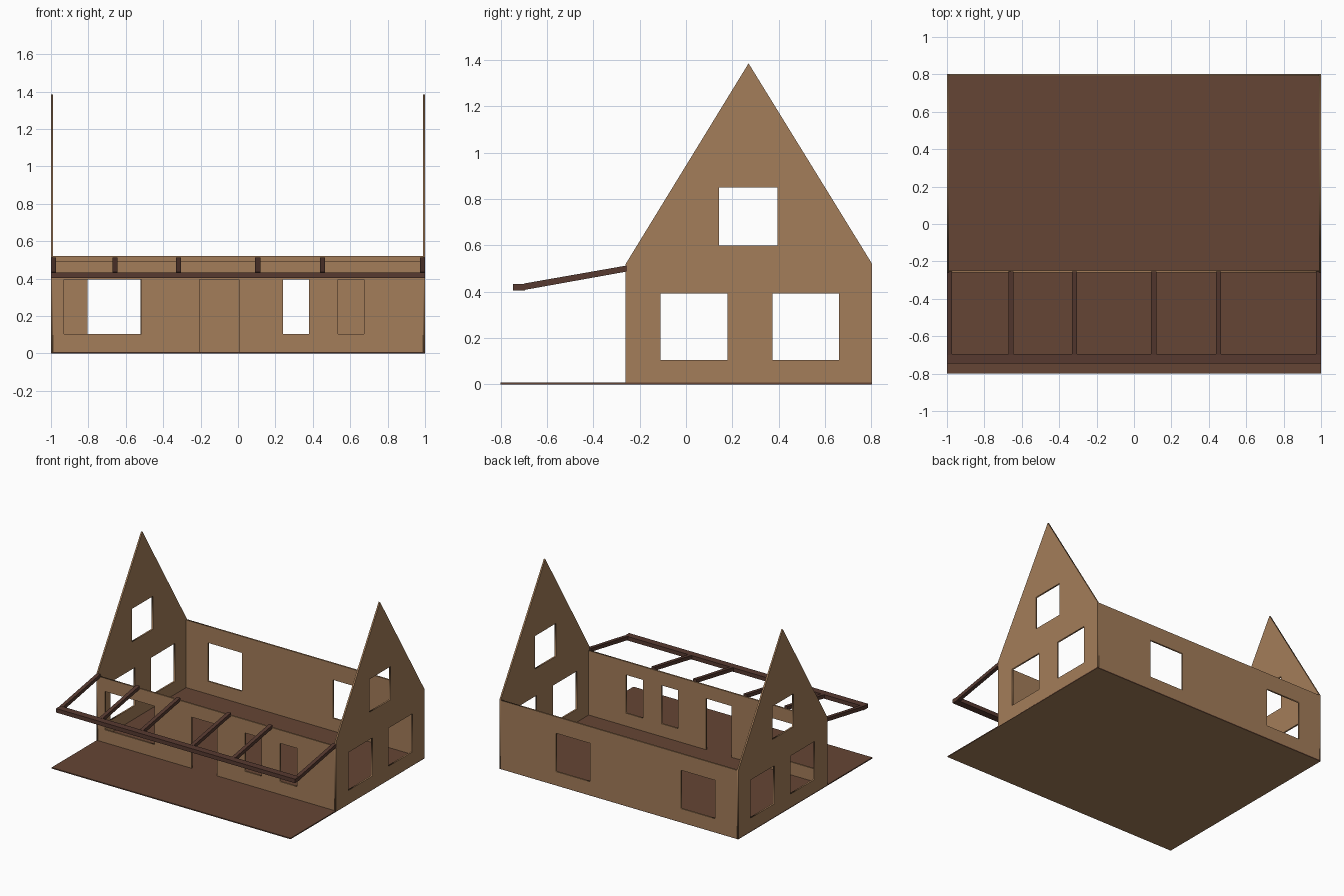
import bpy, math

if "Cube" in bpy.data.objects:
    bpy.data.objects.remove(bpy.data.objects["Cube"])

T = 0.012  # wall thickness


def material(name, rgb):
    m = bpy.data.materials.new(name)
    m.diffuse_color = (*rgb, 1)
    m.use_nodes = True
    m.node_tree.nodes["Principled BSDF"].inputs["Base Color"].default_value = m.diffuse_color
    return m


TAN = material("tan_wall", (0.37, 0.205, 0.1))
BROWN = material("brown_floor", (0.13, 0.06, 0.035))
DARK = material("dark_brown_timber", (0.095, 0.042, 0.03))


def rect(a, b, c, d):
    return [(a, c), (b, c), (b, d), (a, d)]


def panel(name, outline, holes, loc, rot):
    """Upright wall: filled outline with rectangular openings."""
    cu = bpy.data.curves.new(name, 'CURVE')
    cu.dimensions = '2D'
    cu.fill_mode = 'BOTH'
    cu.extrude = T / 2
    for pts in [outline] + [rect(*h) for h in holes]:
        s = cu.splines.new('POLY')
        s.points.add(len(pts) - 1)
        for p, (u, v) in zip(s.points, pts):
            p.co = (u, v, 0, 1)
        s.use_cyclic_u = True
    ob = bpy.data.objects.new(name, cu)
    bpy.context.collection.objects.link(ob)
    ob.location, ob.rotation_euler = loc, rot
    bpy.ops.object.select_all(action='DESELECT')
    bpy.context.view_layer.objects.active = ob
    ob.select_set(True)
    bpy.ops.object.convert(target='MESH')
    ob = bpy.context.object
    ob.data.materials.clear()
    ob.data.materials.append(TAN)


def prism(name, profile, x0, x1, mat):
    """Solid with a (y, z) profile running from x0 to x1."""
    n = len(profile)
    verts = [(x, y, z) for x in (x0, x1) for y, z in profile]
    faces = [tuple(range(n))[::-1], tuple(range(n, 2 * n))]
    faces += [(i, (i + 1) % n, n + (i + 1) % n, n + i) for i in range(n)]
    me = bpy.data.meshes.new(name)
    me.from_pydata(verts, [], faces)
    me.materials.append(mat)
    ob = bpy.data.objects.new(name, me)
    bpy.context.collection.objects.link(ob)
    return ob


# Ground slab: brown on top, wall colour underneath
slab = prism("floor_slab", rect(-0.8, 0.803, 0, 0.008), -1, 1, BROWN)
slab.data.materials.append(TAN)
for f in slab.data.polygons:
    if abs(f.normal.z) > 0.9 and f.center.z < 0.004:
        f.material_index = 1

Q = math.pi / 2
B = 0.004   # wall foot
W = 1 - T   # front and back walls fit between the gables

# Front wall with door notch, one wide and two narrow windows
panel("front_wall",
      [(-W, B), (-0.205, B), (-0.205, 0.395), (0.005, 0.395), (0.005, B),
       (W, B), (W, 0.495), (-W, 0.495)],
      [(-0.93, -0.515, 0.105, 0.395), (0.24, 0.38, 0.105, 0.395),
       (0.535, 0.675, 0.105, 0.395)],
      (0, -0.26 + T / 2, 0), (Q, 0, 0))

# Back wall with two windows
panel("back_wall", rect(-W, W, B, 0.52),
      [(-0.805, -0.52, 0.105, 0.395), (0.24, 0.525, 0.105, 0.395)],
      (0, 0.803 - T / 2, 0), (Q, 0, 0))

# Gable walls
for side, sx in (("left", -1), ("right", 1)):
    panel(side + "_gable_wall",
          [(-0.26, B), (0.803, B), (0.803, 0.52), (0.27, 1.385), (-0.26, 0.52)],
          [(-0.11, 0.178, 0.105, 0.393), (0.373, 0.66, 0.105, 0.393),
           (0.142, 0.395, 0.6, 0.85)],
          (sx * (1 - T / 2), 0, 0), (Q, 0, Q))

# Porch frame: front beam and sloping rafters
prism("porch_front_beam", rect(-0.747, -0.695, 0.404, 0.434), -1, 1, DARK)
for i, x in enumerate((-0.987, -0.658, -0.318, 0.105, 0.452, 0.987)):
    prism("porch_rafter_%d" % (i + 1),
          [(-0.7, 0.407), (-0.255, 0.487), (-0.255, 0.513), (-0.7, 0.435)],
          x - 0.014, x + 0.014, DARK)
